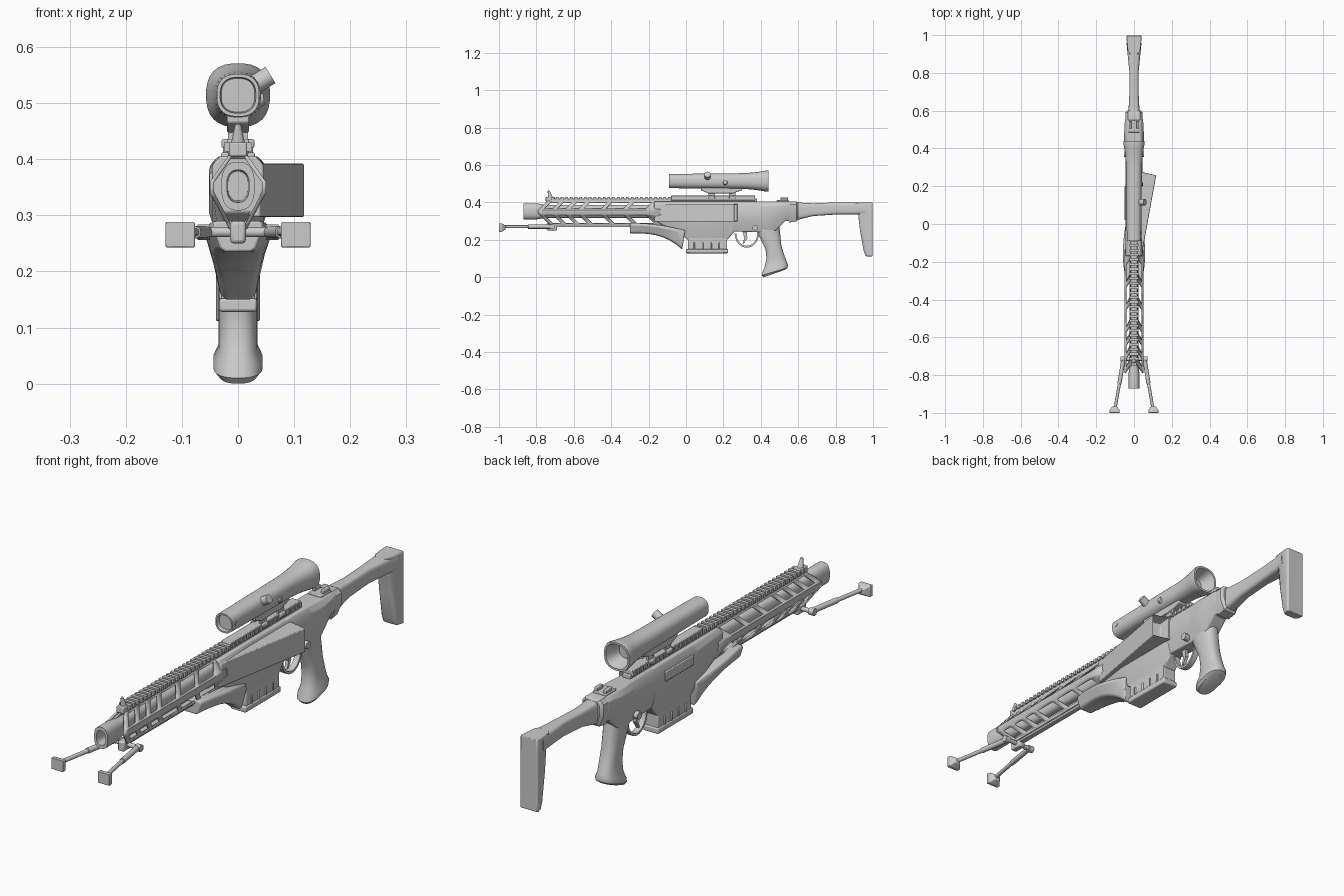
import bpy, bmesh, math
from mathutils import Vector

cube = bpy.data.objects.get("Cube")
if cube:
    bpy.data.objects.remove(cube, do_unlink=True)

shade = .6
colour = (shade, shade, shade, 1)
grey = bpy.data.materials.new("plain_grey")
grey.use_nodes = True
grey.diffuse_color = colour
grey.node_tree.nodes["Principled BSDF"].inputs["Base Color"].default_value = colour


def add(name, bm, bevel=0, angle=35):
    bmesh.ops.recalc_face_normals(bm, faces=bm.faces)
    mesh = bpy.data.meshes.new(name)
    bm.to_mesh(mesh)
    bm.free()
    mesh.materials.append(grey)
    for polygon in mesh.polygons:
        polygon.use_smooth = True
    mesh.set_sharp_from_angle(angle=math.radians(angle))
    obj = bpy.data.objects.new(name, mesh)
    bpy.context.collection.objects.link(obj)
    if bevel:
        modifier = obj.modifiers.new("bevel", 'BEVEL')
        modifier.width = bevel
        modifier.segments = 2
    return obj


# Cross-sections: sideways position from -1 to 1, and fraction of the height
def superellipse(power, sides=28):
    points = []
    for i in range(sides):
        angle = math.tau * (i + .5) / sides
        across, upward = [math.copysign(abs(c) ** (2 / power), c) for c in (math.cos(angle), math.sin(angle))]
        points.append((across, (upward + 1) / 2))
    return points


def mirrored(*half):
    return [*half, *((-x, t) for x, t in reversed(half))]


ROUND = superellipse(power=2.5)
SOFT = superellipse(power=4)
CHAMFER = mirrored((.6, 0), (1, .4), (1, .85), (.7, 1))
KEEL = mirrored((.5, 0), (.7, .1), (1, .8), (.9, 1))
SQUARE = mirrored((1, 0), (1, 1))


def loft(name, shape, rings, bevel=0):
    """Each ring runs from one (y, z) point to another, with a half width."""
    bm = bmesh.new()
    loops = []
    for start, end, width in rings:
        start, end = Vector(start), Vector(end)
        centres = [(x * width, start.lerp(end, t)) for x, t in shape]
        loops.append([bm.verts.new((x, p.x, p.y)) for x, p in centres])
    for near, far in zip(loops, loops[1:]):
        for i in range(len(shape)):
            bm.faces.new((near[i - 1], near[i], far[i], far[i - 1]))
    bm.faces.new(loops[0])
    bm.faces.new(loops[-1])
    return add(name, bm, bevel)


def upright(name, shape, rings, bevel=0):
    return loft(name, shape, [((y, low), (y, high), width) for y, low, high, width in rings], bevel)


def tube(name, z, rings, tall=1):
    return upright(name, ROUND, [(y, z - r * tall, z + r * tall, r) for y, r in rings])


def box(name, width, y, z, x=0, bevel=.003):
    bm = bmesh.new()
    bmesh.ops.create_cube(bm, size=1)
    for vert in bm.verts:
        across, along, upward = vert.co
        vert.co = (x + across * width, y[1] if along > 0 else y[0], z[1] if upward > 0 else z[0])
    return add(name, bm, bevel)


def rod(name, start, end, radius, tip=None):
    bm = bmesh.new()
    start, end = Vector(start), Vector(end)
    axis = end - start
    matrix = axis.to_track_quat('Z', 'Y').to_matrix().to_4x4()
    matrix.translation = (start + end) / 2
    bmesh.ops.create_cone(bm, cap_ends=True, segments=12, radius1=radius,
                          radius2=tip or radius, depth=axis.length, matrix=matrix)
    return add(name, bm)


# Barrel with an oval bore
muzzle = -.87
tube("barrel", .352, [(-.8, .018), (muzzle, .02), (muzzle, .03), (-.8, .03), (-.75, .024), (-.1, .024)], tall=1.45)

# Handguard shell with slanted windows
middle = .35
corners = [Vector(p) for p in ((.016, .408), (.05, .36), (.05, .34), (.016, .276))]
half = []
for start, end in (corners[:2], corners[2:]):
    half += [start.lerp(end, t) for t in (0, .15, .85, 1)]
section = half + [Vector((-p.x, p.y)) for p in reversed(half)]
windows = (1, 5, 9, 13)
strut, small_window, large_window = .024, .046, .095
stations = [-.8]
for i in range(6):
    stations.append(stations[-1] + strut)
    stations.append(stations[-1] + (small_window if i < 3 else large_window))
stations.append(-.15)
bm = bmesh.new()
loops = [[bm.verts.new((p.x, y + abs(p.y - middle), p.y)) for p in section] for y in stations]
for j, (near, far) in enumerate(zip(loops, loops[1:])):
    for i in range(len(section)):
        k = (i + 1) % len(section)
        if j % 2 == 0 or i not in windows:
            bm.faces.new((near[i], near[k], far[k], far[i]))
handguard = add("handguard", bm)
thickness = handguard.modifiers.new("thickness", 'SOLIDIFY')
thickness.thickness = .007
box("underside_strip", .024, (-.7, -.28), (.268, .28))

# Toothed top rail
rail_start, pitch = -.72, .025
box("rail_base", .036, (rail_start, .38), (.4, .42))
for i in range(44):
    y = rail_start + i * pitch
    box("rail_tooth", .05, (y, y + pitch * .55), (.414, .43), bevel=0)

# Receiver
deck, body = .405, .046
floor = ((-.17, .305), (-.01, .215), (.01, .2), (.22, .2), (.26, .245))
upright("receiver", CHAMFER, [(y, low, deck, body) for y, low in floor], bevel=.004)
rear_floor = ((.25, .245, body), (.4, .24, body), (.44, .24, .052), (.48, .25, .052), (.53, .3, .05), (.56, .3, body))
upright("rear_receiver", CHAMFER, [(y, low, deck, w) for y, low, w in rear_floor], bevel=.004)
box("port_cover", .01, (.02, .2), (.335, .375), x=-body)

# Side wedge with a recessed rear face
bm = bmesh.new()
plan = [(.02, -.17), (.04, -.17), (.118, .26), (.05, .275), (.02, .275)]
lower, upper = [[bm.verts.new((x, y, z)) for x, y in plan] for z in (.297, .392)]
sides = [bm.faces.new((lower[i - 1], lower[i], upper[i], upper[i - 1])) for i in range(len(plan))]
bm.faces.new(lower)
bm.faces.new(upper)
bmesh.ops.recalc_face_normals(bm, faces=bm.faces)
rear = sides[3]
bmesh.ops.inset_region(bm, faces=[rear], thickness=.01)
bmesh.ops.translate(bm, verts=rear.verts, vec=(-.006, -.05, 0))
add("side_wedge", bm, bevel=.003)

# Shoulder stock
upright("stock_collar", CHAMFER, [(.55, .292, deck, body), (.59, .298, deck, body), (.6, .31, .4, .036)])
upright("stock_arm", SOFT, [(.59, .305, .4, .03), (.68, .327, .395, .025), (.8, .335, .4, .024), (.96, .335, .4, .04)])
butt_plate = .998
butt_front = ((.9, .4), (.92, .34), (.93, .25), (.95, .14), (.962, .112))
loft("stock_butt", mirrored((.6, 0), (.85, .2), (1, .9), (.9, 1)),
     [((y, z), (butt_plate, z), .04) for y, z in butt_front], bevel=.004)

# Pistol grip with a flared heel
grip, heel = .035, .044
loft("grip", ROUND, [((.37, .26), (.5, .27), grip), ((.425, .15), (.51, .17), grip),
                     ((.43, .1), (.525, .12), grip), ((.42, .055), (.54, .08), grip),
                     ((.41, .03), (.546, .065), heel), ((.405, .01), (.543, .05), heel),
                     ((.415, 0), (.53, .04), grip)])

# Trigger and its guard
pivot = Vector((.325, .235))
guard = []
for i in range(17):
    angle = math.pi * (1 + i / 16)
    spoke = Vector((math.cos(angle) * .065, math.sin(angle) * .077))
    guard.append((pivot + spoke * .87, pivot + spoke, .012))
loft("trigger_guard", SQUARE, guard)
loft("trigger", SQUARE, [((.3, .25), (.325, .25), .007), ((.312, .21), (.328, .21), .007),
                         ((.302, .18), (.31, .18), .006)])
rod("selector", (-.054, .37, .265), (.054, .37, .265), .015)

# Magazine
box("magazine", .06, (.01, .22), (.14, .22))
box("magazine_base", .068, (0, .225), (.128, .152), bevel=.005)
for y in (.04, .085, .13, .175):
    box("magazine_rib", .068, (y, y + .008), (.15, .185))

# Hand stop curving down under the handguard
hand_stop = []
for i in range(9):
    t = i / 8
    y = -.3 + .28 * t
    width = .045 + .015 * math.sin(math.pi * t)
    hand_stop.append(((y, .235 - .087 * t ** 3), (y + .015 * t, .29 - .04 * t * t), width))
loft("hand_stop", KEEL, hand_stop, bevel=.004)

# Scope, with the eyepiece flared to the rear
scope_front, scope_rear = -.09, .44
profile = [(-.075, .03), (scope_front, .032), (scope_front, .038), (.28, .042)]
for i in range(1, 7):
    t = i / 6
    profile.append((.28 + .15 * t, .042 + .015 * t * t))
profile += [(scope_rear, .056), (scope_rear, .048), (.38, .03)]
tube("scope", .514, profile)
rod("scope_knob", (.02, .115, .527), (.058, .115, .55), .017)
rod("scope_button", (.03, .21, .505), (.046, .21, .507), .016, tip=.01)
rod("scope_screw", (.03, -.065, .515), (.04, -.065, .515), .008)
mount = ((.08, .465), (.12, .448), (.25, .448), (.3, .465))
upright("scope_mount", SQUARE, [(y, low, .48, .02) for y, low in mount], bevel=.003)
box("mount_rail", .04, (-.08, .37), (.41, .436))
for y in (.12, .23):
    span = (y, y + .035)
    box("mount_clamp", .058, span, (.42, .436))
    for side in (-1, 1):
        box("mount_leg", .008, span, (.43, .47), x=side * .014, bevel=0)

# Iron sights
box("front_sight_base", .032, (-.75, -.7), (.405, .43))
rod("front_sight_post", (0, -.725, .425), (0, -.735, .463), .013, tip=.005)
box("rear_sight_base", .06, (.485, .55), (.4, .412))
for side in (-1, 1):
    box("rear_sight_ear", .014, (.505, .545), (.41, .426), x=side * .02)

# Folded bipod
hinge, level = -.715, .27
box("bipod_hub", .028, (-.745, -.69), (.25, .29), bevel=.006)
rod("bipod_axle", (-.06, hinge, level), (.06, hinge, level), .009)
for side in (-1, 1):
    knee = (side * .077, -.845, level)
    rod("bipod_joint", (side * .05, hinge, level), (side * .072, hinge, level), .014)
    rod("bipod_upper_leg", (side * .056, hinge, level), knee, .011)
    rod("bipod_lower_leg", knee, (side * .1, -.975, level), .008)
    foot = upright("bipod_foot", SQUARE, [(-1, .243, .288, .026), (-.984, .243, .288, .026),
                                          (-.965, .256, .276, .011)], bevel=.002)
    foot.location.x = side * .103
